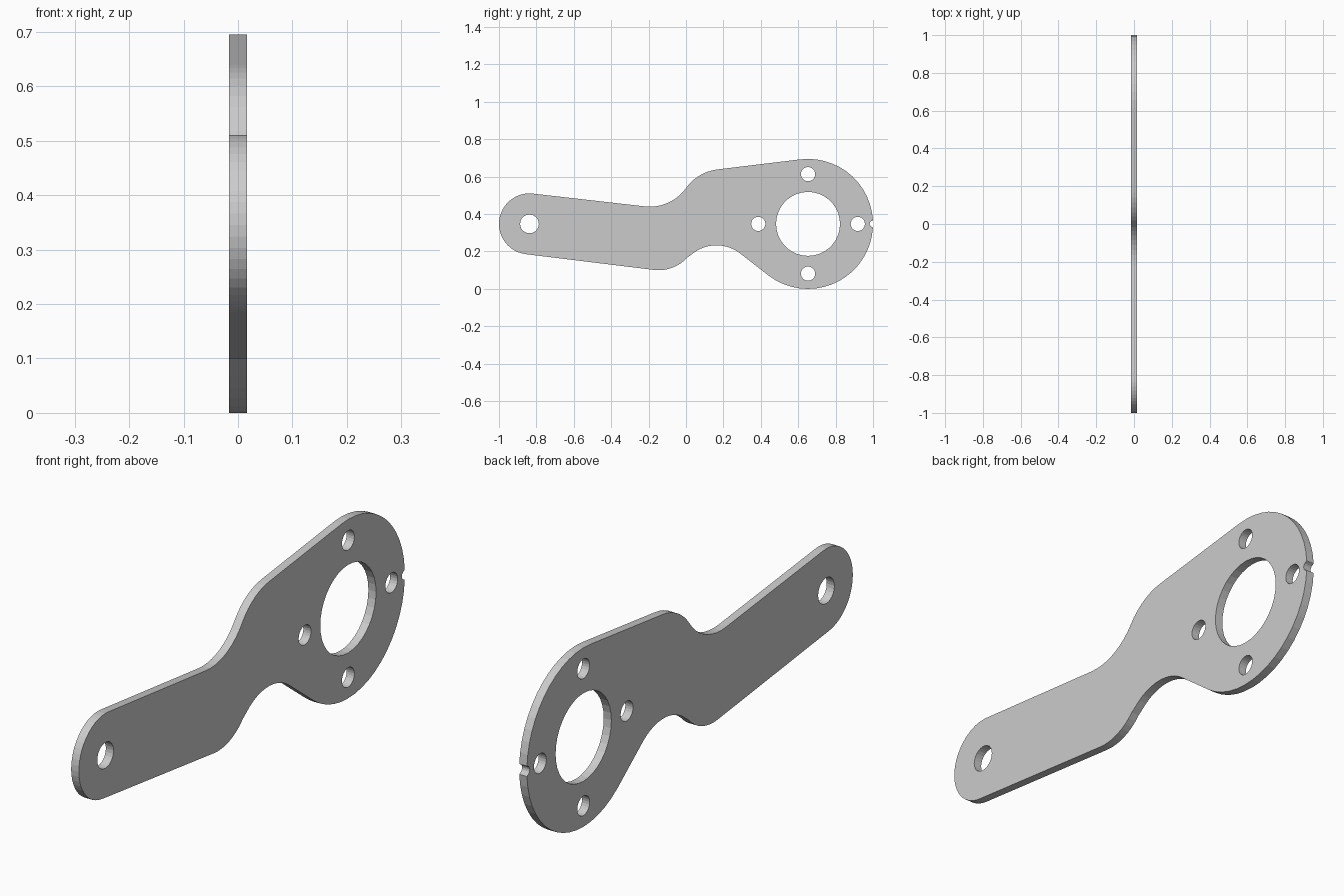
import bpy, bmesh
from math import radians, cos, sin, ceil

if "Cube" in bpy.data.objects:
    bpy.data.objects.remove(bpy.data.objects["Cube"])

HALF = 0.0165                 # half the plate thickness
HEAD = (0.6525, 0.3475)       # centre of the large round end
TAIL = (-0.837, 0.3475)       # centre of the small round end


def arc(centre, r, a0, a1, step=7.5):
    """Points (y, z) along an arc, angles in degrees."""
    n = max(4, ceil(abs(a1 - a0) / step))
    angles = [radians(a0 + (a1 - a0) * i / n) for i in range(n + 1)]
    return [(centre[0] + r * cos(a), centre[1] + r * sin(a)) for a in angles]


def circle(centre, r, step):
    return arc(centre, r, 0, 360, step)[:-1]


# Outer profile, counter-clockwise; straight edges join the tangent arcs
outline = (
    arc(HEAD, 0.3475, 3.3, 96.7)
    + arc((0.196, 0.401), 0.2394, 96.7, 144.5)           # upper shoulder
    + arc((-0.194, 0.679), 0.2394, -35.5, -96.7)[1:]     # upper neck
    + arc(TAIL, 0.163, 83.3, 263.3)
    + arc((-0.146, 0.307), 0.207, -96.7, -42.3)          # lower bulge
    + arc((0.163, 0.026), 0.207, 137.7, 53.1)[1:]        # lower neck
    + arc(HEAD, 0.3475, 233.1, 356.7)
    + arc((1.0, 0.3475), 0.018, 255, 105, 25)            # edge notch
)

# Central bore, tail hole and four bolt holes
holes = [circle(HEAD, 0.171, 10), circle(TAIL, 0.05, 15)]
for dy, dz in ((1, 0), (0, 1), (-1, 0), (0, -1)):
    holes.append(circle((HEAD[0] + 0.266 * dy, HEAD[1] + 0.266 * dz), 0.038, 15))

# Fill the profile around its holes and extrude it along x
bm = bmesh.new()
edges = []
for loop in [outline] + holes:
    vs = [bm.verts.new((-HALF, y, z)) for y, z in loop]
    edges += [bm.edges.new((a, b)) for a, b in zip(vs, vs[1:] + vs[:1])]
bmesh.ops.triangle_fill(bm, edges=edges, use_beauty=True, normal=(1, 0, 0))
ext = bmesh.ops.extrude_face_region(bm, geom=bm.faces[:], use_keep_orig=True)
top = [g for g in ext["geom"] if isinstance(g, bmesh.types.BMVert)]
bmesh.ops.translate(bm, verts=top, vec=(2 * HALF, 0, 0))
bmesh.ops.recalc_face_normals(bm, faces=bm.faces[:])

mesh = bpy.data.meshes.new("arm_plate")
bm.to_mesh(mesh)
bm.free()
plate = bpy.data.objects.new("arm_plate", mesh)
bpy.context.collection.objects.link(plate)
